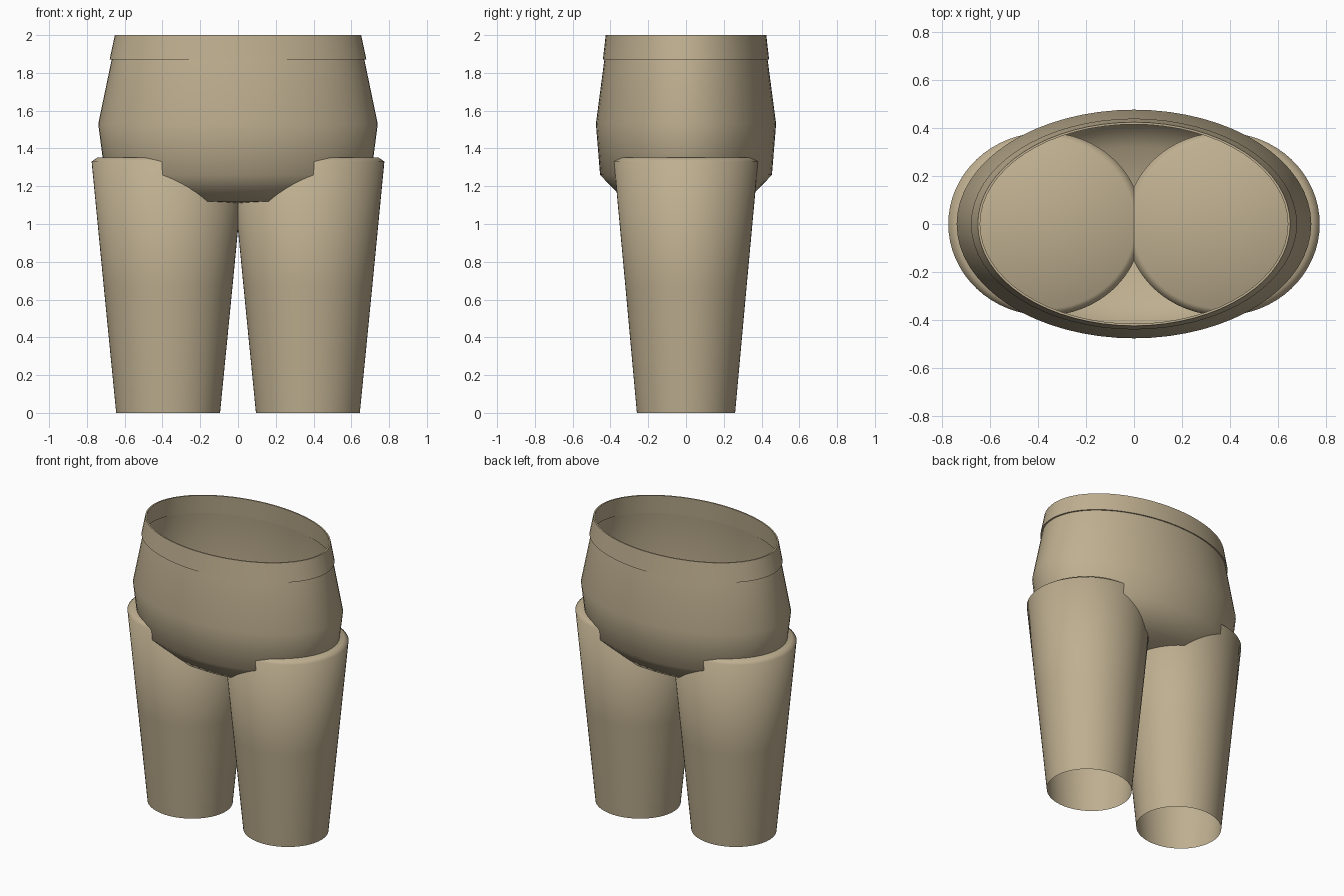
import bpy, bmesh, math

if "Cube" in bpy.data.objects:
    bpy.data.objects.remove(bpy.data.objects["Cube"])

khaki = bpy.data.materials.new("khaki cloth")
khaki.diffuse_color = (0.52, 0.43, 0.28, 1)
khaki.use_nodes = True
khaki.node_tree.nodes["Principled BSDF"].inputs["Base Color"].default_value = khaki.diffuse_color
SIDES = 64


def loft(name, rings, cx=0.0, cap_z=None, closed=False, angle=50):
    """Skin elliptical rings (z, rx, ry); optionally end in a point at cap_z or join last to first."""
    bm = bmesh.new()
    loops = []
    for z, rx, ry in rings:
        loops.append([bm.verts.new((cx + rx * math.cos(2 * math.pi * i / SIDES),
                                    ry * math.sin(2 * math.pi * i / SIDES), z))
                      for i in range(SIDES)])
    pairs = list(zip(loops, loops[1:]))
    if closed:
        pairs.append((loops[-1], loops[0]))
    for a, b in pairs:
        for i in range(SIDES):
            j = (i + 1) % SIDES
            bm.faces.new((a[i], a[j], b[j], b[i]))
    if cap_z is not None:
        tip = bm.verts.new((cx, 0, cap_z))
        for i in range(SIDES):
            bm.faces.new((loops[-1][i], loops[-1][(i + 1) % SIDES], tip))
    if rings[0][0] > rings[-1][0]:      # lofted downwards: turn faces outwards
        bmesh.ops.reverse_faces(bm, faces=bm.faces[:])
    me = bpy.data.meshes.new(name)
    bm.to_mesh(me)
    bm.free()
    me.materials.append(khaki)
    ob = bpy.data.objects.new(name, me)
    bpy.context.collection.objects.link(ob)
    bpy.ops.object.select_all(action='DESELECT')
    ob.select_set(True)
    bpy.context.view_layer.objects.active = ob
    bpy.ops.object.shade_smooth_by_angle(angle=math.radians(angle))
    return ob


# waistband: thin tapered band, open through the middle
loft("waistband", [(1.87, 0.68, 0.44), (2.0, 0.652, 0.425),
                   (2.0, 0.642, 0.416), (1.87, 0.662, 0.428)], closed=True)

# hips: bowl that bulges at the seat and closes at the crotch
loft("hips", [(1.88, 0.667, 0.431), (1.53, 0.74, 0.477), (1.26, 0.705, 0.455),
              (1.12, 0.55, 0.32)], cap_z=1.105, angle=60)

# legs: tapered tubes, open at the hem, rounded and closed at the top
for side, x in (("left", 0.37), ("right", -0.37)):
    loft(side + "_leg", [(0, 0.275, 0.26), (0.67, 0.341, 0.321), (1.33, 0.405, 0.382),
                         (1.352, 0.375, 0.354)], cx=x, cap_z=1.36, angle=60)
